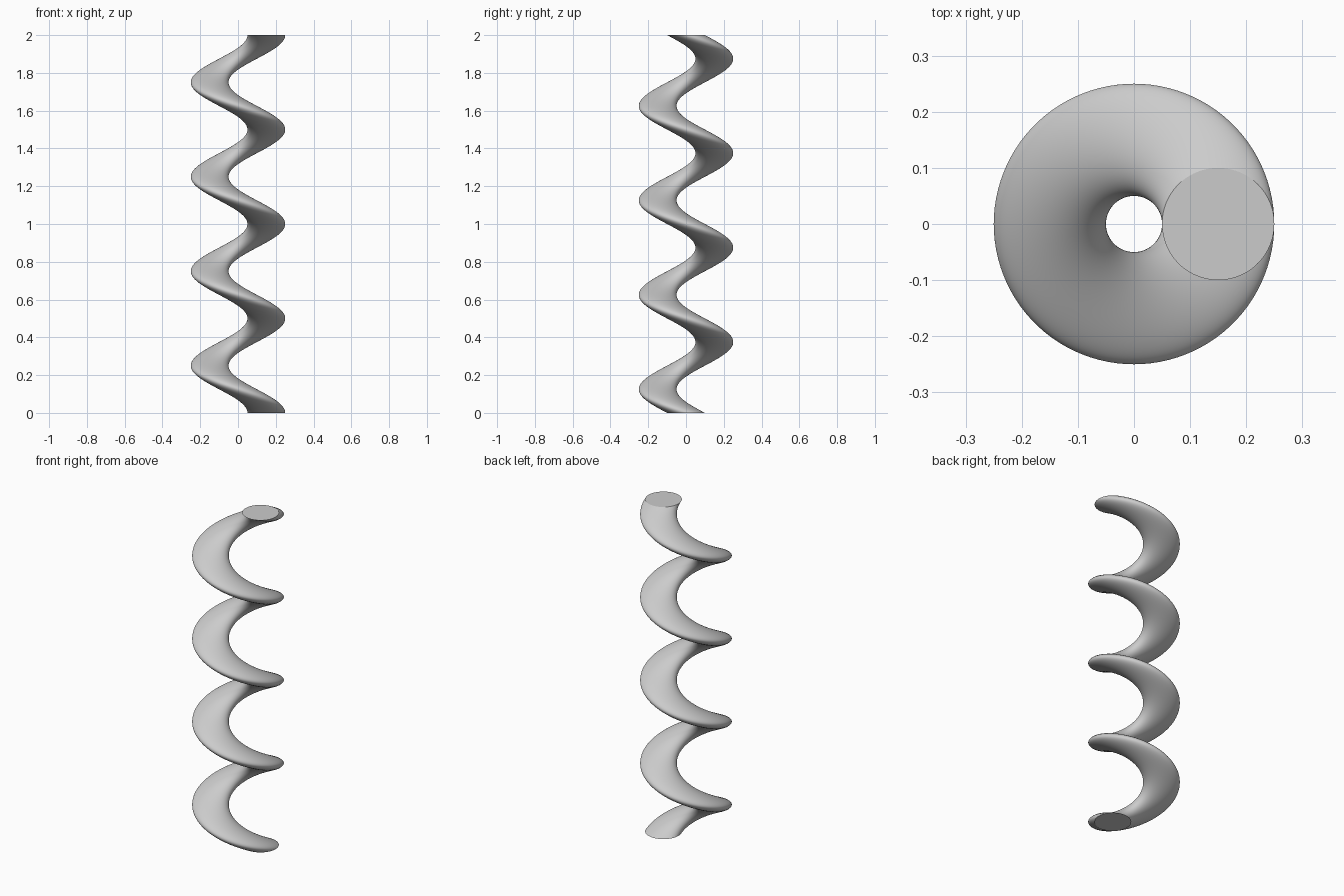
import bpy
import bmesh
from math import cos, sin, pi, radians
from mathutils import Matrix, Vector

HEIGHT, TURNS = 2.0, 4
OFFSET, RADIUS = 0.15, 0.1
SIDES, STEPS = 96, 400

cube = bpy.data.objects.get("Cube")
if cube:
    bpy.data.objects.remove(cube, do_unlink=True)

# Single plain grey
grey = bpy.data.materials.new("light_grey")
grey.use_nodes = True
colour = (0.6, 0.6, 0.6, 1)
grey.diffuse_color = colour
grey.node_tree.nodes["Principled BSDF"].inputs["Base Color"].default_value = colour

# Off-centre disc, turned clockwise about the z axis as it rises
bm = bmesh.new()
profile = [Vector((OFFSET + RADIUS * cos(2 * pi * k / SIDES),
                   RADIUS * sin(2 * pi * k / SIDES), 0)) for k in range(SIDES)]
rings = []
for i in range(STEPS + 1):
    t = i / STEPS
    turn = Matrix.Rotation(-2 * pi * TURNS * t, 3, "Z")
    lift = Vector((0, 0, HEIGHT * t))
    rings.append([bm.verts.new(turn @ p + lift) for p in profile])

# Side surface
for low, high in zip(rings, rings[1:]):
    for k in range(SIDES):
        n = (k + 1) % SIDES
        bm.faces.new((low[k], low[n], high[n], high[k]))

# Flat end caps
bm.faces.new(rings[0][::-1])
bm.faces.new(rings[-1])

mesh = bpy.data.meshes.new("twisted_column")
bm.to_mesh(mesh)
bm.free()
mesh.materials.append(grey)
column = bpy.data.objects.new("twisted_column", mesh)
bpy.context.collection.objects.link(column)

# Smooth sides, crisp cap rims
bpy.ops.object.select_all(action="DESELECT")
column.select_set(True)
bpy.context.view_layer.objects.active = column
bpy.ops.object.shade_smooth_by_angle(angle=radians(30))
# Cap rims stay sharp even where the side leans close to the cap plane
for cap in mesh.polygons[-2:]:
    cap.use_smooth = False
